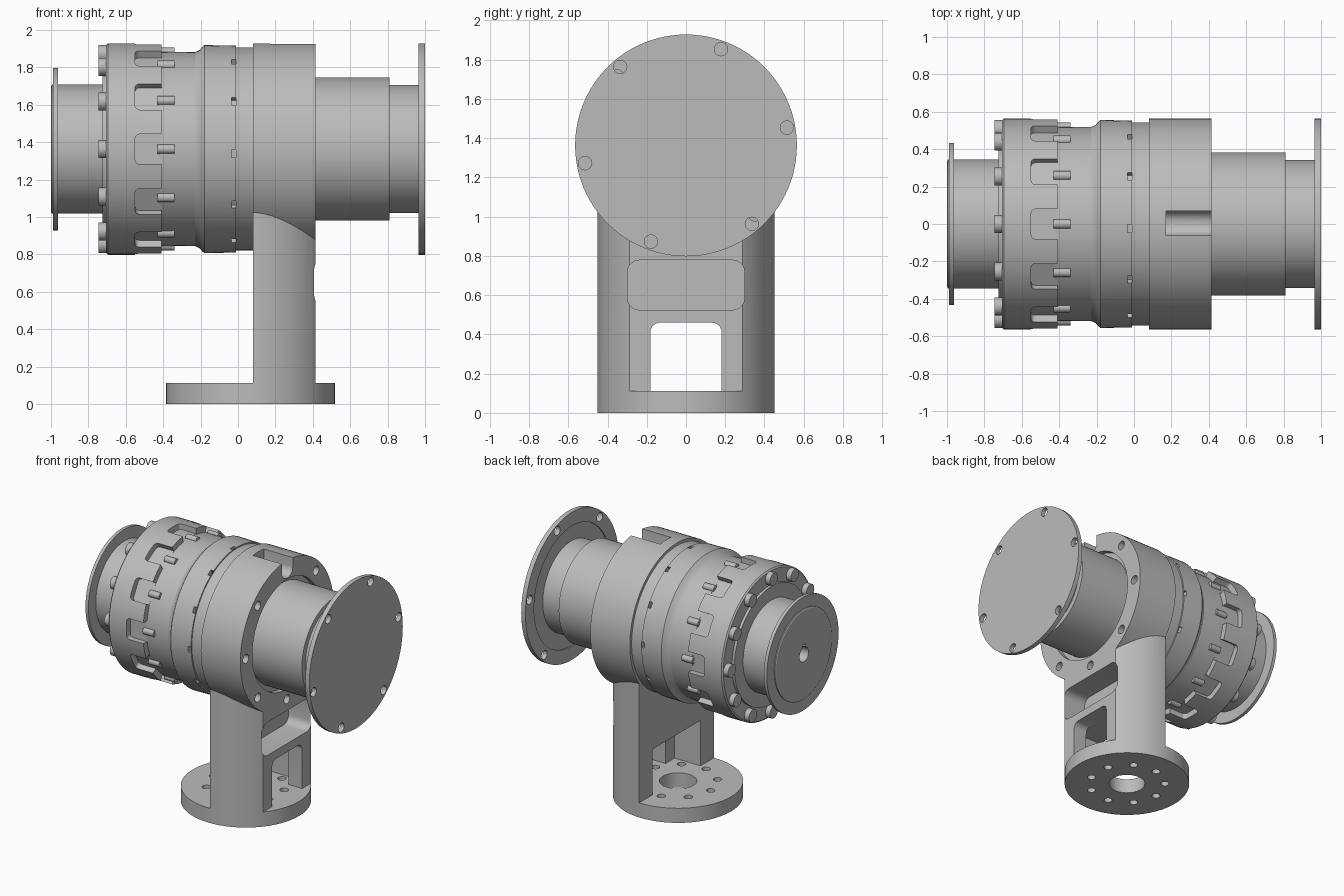
import bpy, bmesh
from math import radians, cos, sin
from mathutils import Matrix, Vector

AXIS_Z = 1.363          # height of the horizontal main axis
BASE_X = 0.067          # centre of the pedestal

if "Cube" in bpy.data.objects:
    bpy.data.objects.remove(bpy.data.objects["Cube"], do_unlink=True)

metal = bpy.data.materials.new("grey_metal")
metal.use_nodes = True
GREY = (0.5, 0.5, 0.5, 1)
metal.diffuse_color = GREY
metal.node_tree.nodes["Principled BSDF"].inputs["Base Color"].default_value = GREY


def finish(bm, name):
    bmesh.ops.recalc_face_normals(bm, faces=bm.faces)
    mesh = bpy.data.meshes.new(name)
    bm.to_mesh(mesh)
    bm.free()
    obj = bpy.data.objects.new(name, mesh)
    bpy.context.collection.objects.link(obj)
    mesh.materials.append(metal)
    return obj


def activate(obj):
    bpy.ops.object.select_all(action='DESELECT')
    obj.select_set(True)
    bpy.context.view_layer.objects.active = obj


def smooth(obj):
    activate(obj)
    bpy.ops.object.shade_smooth_by_angle(angle=radians(25))


def lathe(name, profile, steps=96):
    """Revolve (x, radius) points about the main axis."""
    bm = bmesh.new()
    pts = [(profile[0][0], 0)] + profile + [(profile[-1][0], 0)]
    verts = [bm.verts.new((x, 0, AXIS_Z + r)) for x, r in pts]
    edges = [bm.edges.new(pair) for pair in zip(verts, verts[1:])]
    bmesh.ops.spin(bm, geom=verts + edges, cent=(0, 0, AXIS_Z), axis=(1, 0, 0),
                   angle=radians(360), steps=steps)
    bmesh.ops.remove_doubles(bm, verts=bm.verts, dist=1e-4)
    return finish(bm, name)


def add_rod(bm, start, r, length, along_x=True, seg=24):
    turn = Matrix.Rotation(radians(90), 4, 'Y') if along_x else Matrix()
    mat = Matrix.Translation(start) @ turn @ Matrix.Translation((0, 0, length / 2))
    bmesh.ops.create_cone(bm, cap_ends=True, segments=seg, radius1=r, radius2=r,
                          depth=length, matrix=mat)


def add_box(bm, lo, hi, round_axis=0, radius=0, turn=0):
    """Box with edges along one axis rounded, turned about the main axis."""
    lo, hi = Vector(lo), Vector(hi)
    mat = Matrix.Translation((lo + hi) / 2) @ Matrix.Diagonal((*(hi - lo), 1))
    verts = bmesh.ops.create_cube(bm, size=1, matrix=mat)["verts"]
    pivot = Vector((0, 0, AXIS_Z))
    if radius:
        edges = {e for v in verts for e in v.link_edges
                 if abs((e.verts[0].co - e.verts[1].co).normalized()[round_axis]) > 0.9}
        res = bmesh.ops.bevel(bm, geom=list(edges), offset=radius, segments=6,
                              profile=0.5, affect='EDGES')
        verts = list({v for v in verts if v.is_valid} | set(res["verts"]))
    if turn:
        bmesh.ops.rotate(bm, verts=verts, cent=pivot,
                         matrix=Matrix.Rotation(turn, 3, 'X'))


def around(radius, count, phase=0):
    """Points (y, z) evenly spaced about the main axis."""
    for k in range(count):
        a = radians(phase + 360 * k / count)
        yield radius * cos(a), AXIS_Z + radius * sin(a)


def cut(obj, bm, operation='DIFFERENCE'):
    cutter = finish(bm, "cutter")
    cutter.hide_render = True
    mod = obj.modifiers.new("cut", 'BOOLEAN')
    mod.operation, mod.solver, mod.object = operation, 'EXACT', cutter
    activate(obj)
    bpy.ops.object.modifier_apply(modifier=mod.name)
    bpy.data.objects.remove(cutter, do_unlink=True)


# Input stub and flange with a keyed bore
stub = lathe("input_stub", [(-1, 0.335), (-0.995, 0.345), (-0.69, 0.345)])
bm = bmesh.new()
add_rod(bm, (-1.1, 0, AXIS_Z), 0.055, 0.35)
cut(stub, bm)
bm = bmesh.new()
add_box(bm, (-1.1, -0.02, AXIS_Z), (-0.75, 0.02, AXIS_Z + 0.078))
cut(stub, bm)
flange = lathe("input_flange", [(-0.988, 0.434), (-0.963, 0.434)])
bm = bmesh.new()
add_rod(bm, (-1.1, 0, AXIS_Z), 0.3, 0.3, seg=64)
cut(flange, bm)

# Castellated ring
ring = lathe("castellated_ring", [(-0.705, 0.555), (-0.695, 0.565), (-0.41, 0.565)])
bm = bmesh.new()
for k in range(12):
    add_box(bm, (-0.55, -0.08, AXIS_Z + 0.517), (-0.35, 0.08, AXIS_Z + 0.7),
            2, 0.025, radians(30 * k))
cut(ring, bm)
cover = lathe("ring_cover", [(-0.725, 0.45), (-0.7, 0.45)])

# Bolt heads and pins
bm = bmesh.new()
for y, z in around(0.508, 12):
    add_rod(bm, (-0.745, y, z), 0.048, 0.05)
bolts = finish(bm, "ring_bolts")
bm = bmesh.new()
for y, z in around(0.517, 12):
    add_rod(bm, (-0.43, y, z), 0.025, 0.09)
pins = finish(bm, "ring_pins")

# Gear housing
housing = lathe("gear_housing", [
    (-0.42, 0.52), (-0.23, 0.518), (-0.205, 0.53), (-0.19, 0.548), (-0.18, 0.556),
    (-0.01, 0.553), (-0.01, 0.543), (0.09, 0.543)])
bm = bmesh.new()
for k in range(12):
    add_box(bm, (-0.035, -0.022, AXIS_Z + 0.52), (-0.011, 0.022, AXIS_Z + 0.6),
            turn=radians(30 * k + 2.5))
cut(housing, bm)

# Clamp collar with top notch and face holes
collar = lathe("clamp_collar", [(0.08, 0.565), (0.415, 0.565), (0.415, 0.42), (0.375, 0.42)])
bm = bmesh.new()
add_box(bm, (0.17, -0.062, AXIS_Z + 0.43), (0.5, 0.07, AXIS_Z + 0.75), 0, 0.06)
for k, (y, z) in enumerate(around(0.497, 8)):
    if k != 2:
        add_rod(bm, (0.25, y, z), 0.034, 0.3)
cut(collar, bm)

# Motor tube and end disc
tube = lathe("motor_tube", [(0.36, 0.383), (0.81, 0.383), (0.81, 0.343), (0.98, 0.343)])
disc = lathe("end_disc", [(0.973, 0.46), (0.965, 0.46), (0.965, 0.565), (1, 0.565)])
bm = bmesh.new()
for y, z in around(0.522, 6, 10):
    add_rod(bm, (0.9, y, z), 0.034, 0.2)
cut(disc, bm)

# Base plate with centre bore and bolt circle
bm = bmesh.new()
add_rod(bm, (BASE_X, 0, 0), 0.452, 0.112, False, 96)
base = finish(bm, "base_plate")
bm = bmesh.new()
add_rod(bm, (BASE_X, 0, -0.1), 0.13, 0.4, False, 48)
for k in range(9):
    a = radians(180 + 40 * k)
    add_rod(bm, (BASE_X + 0.275 * cos(a), 0.275 * sin(a), -0.1), 0.03, 0.4, False)
cut(base, bm)

# Column: a slice of a cylinder, hollowed from both sides
bm = bmesh.new()
add_rod(bm, (BASE_X, 0, 0.105), 0.452, 1, False, 96)
column = finish(bm, "column")
bm = bmesh.new()
add_box(bm, (0.08, -0.6, 0), (0.415, 0.6, 1.3))
cut(column, bm, 'INTERSECT')
bm = bmesh.new()
add_rod(bm, (-0.2, 0, AXIS_Z), 0.55, 1, seg=96)
cut(column, bm)
bm = bmesh.new()
add_box(bm, (0.22, -0.298, 0.525), (0.6, 0.298, 0.778), 0, 0.06)
cut(column, bm)
bm = bmesh.new()
add_box(bm, (-0.1, -0.29, 0), (0.3, 0.29, 0.46))
cut(column, bm)
bm = bmesh.new()
add_box(bm, (0.2, -0.182, 0.05), (0.6, 0.182, 0.46), 0, 0.05)
cut(column, bm)

for part in (stub, flange, ring, cover, bolts, pins, housing, collar, tube, disc, base, column):
    smooth(part)
